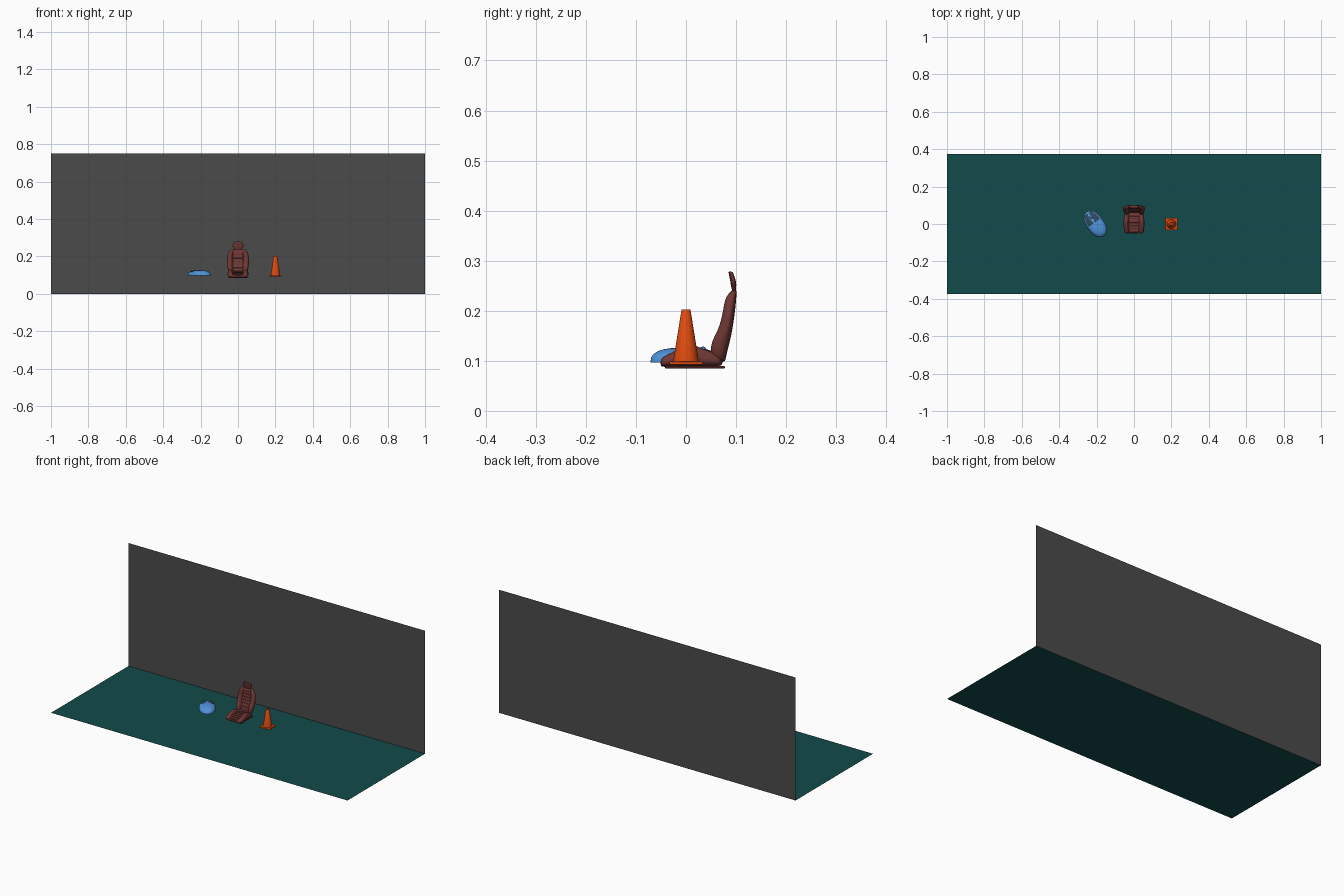
import bpy, bmesh
from math import sin, cos, pi, radians, copysign, atan2
from mathutils import Vector, Matrix

if "Cube" in bpy.data.objects:
    bpy.data.objects.remove(bpy.data.objects["Cube"])


def material(name, r, g, b):
    m = bpy.data.materials.new(name)
    m.diffuse_color = (r, g, b, 1)
    m.use_nodes = True
    m.node_tree.nodes["Principled BSDF"].inputs["Base Color"].default_value = m.diffuse_color
    return m


TEAL = material("teal", 0.006, 0.07, 0.07)
GREY = material("dark grey", 0.07, 0.07, 0.07)
MAROON = material("maroon", 0.16, 0.04, 0.035)
DARK = material("dark maroon", 0.07, 0.018, 0.016)
ORANGE = material("orange", 0.75, 0.07, 0.005)
BLUE = material("blue", 0.08, 0.30, 0.72)
SLATE = material("slate", 0.03, 0.07, 0.10)


def add(name, verts, faces, mat, smooth=True, subsurf=0):
    me = bpy.data.meshes.new(name)
    me.from_pydata([tuple(v) for v in verts], [], faces)
    bm = bmesh.new()
    bm.from_mesh(me)
    if not any(e.is_boundary for e in bm.edges):
        bmesh.ops.recalc_face_normals(bm, faces=bm.faces)
    bm.to_mesh(me)
    bm.free()
    me.materials.append(mat)
    ob = bpy.data.objects.new(name, me)
    bpy.context.collection.objects.link(ob)
    if subsurf:
        mod = ob.modifiers.new("subsurf", 'SUBSURF')
        mod.levels = mod.render_levels = subsurf
    if smooth:
        bpy.ops.object.select_all(action='DESELECT')
        ob.select_set(True)
        bpy.context.view_layer.objects.active = ob
        bpy.ops.object.shade_smooth_by_angle(angle=radians(40))
    return ob


def loft(name, rings, mat, caps=True, closed=False, **kw):
    n, k = len(rings[0]), len(rings)
    faces = [(i * n + j, i * n + (j + 1) % n,
              (i + 1) % k * n + (j + 1) % n, (i + 1) % k * n + j)
             for i in range(k if closed else k - 1) for j in range(n)]
    if caps and not closed:
        faces += [tuple(range(n))[::-1], tuple(range((k - 1) * n, k * n))]
    return add(name, [p for r in rings for p in r], faces, mat, **kw)


def spow(v, e):
    return copysign(abs(v) ** e, v)


def box(name, loc, size, mat, bevel=0.0, tilt=0.0):
    bm = bmesh.new()
    bmesh.ops.create_cube(bm, size=1)
    bmesh.ops.scale(bm, vec=size, verts=bm.verts)
    if bevel:
        bmesh.ops.bevel(bm, geom=bm.edges[:], offset=bevel, segments=3,
                        profile=0.5, affect='EDGES')
    bmesh.ops.transform(bm, matrix=Matrix.Translation(loc) @ Matrix.Rotation(tilt, 4, 'X'),
                        verts=bm.verts)
    bm.verts.index_update()
    verts = [v.co.copy() for v in bm.verts]
    faces = [[v.index for v in f.verts] for f in bm.faces]
    bm.free()
    return add(name, verts, faces, mat)


# Backdrop
Y = 0.373
add("floor", [(-1, -Y, 0), (1, -Y, 0), (1, Y, 0), (-1, Y, 0)], [(0, 1, 2, 3)], TEAL, False)
add("wall", [(-1, Y, 0), (1, Y, 0), (1, Y, 0.75), (-1, Y, 0.75)], [(0, 1, 2, 3)], GREY, False)

# Seat: bolstered cross-section (across, depth 0 = padded side, 1 = outer side)
HALF = [(0.25, .44), (0.5, .46), (0.56, .2), (0.68, 0), (0.86, 0), (1, .35), (1, .75), (0.8, 1), (0.3, 1)]
SECTION = HALF + [(-s, d) for s, d in reversed(HALF)]

# z, half width, padded y, outer y
BACK = [(.098, .036, .062, .078), (.104, .046, .053, .079), (.118, .052, .048, .082),
        (.14, .056, .051, .088), (.165, .059, .066, .093), (.20, .059, .074, .098),
        (.222, .052, .077, .100), (.235, .042, .085, .101), (.242, .030, .092, .101)]
loft("seat_back", [[(s * w, f + d * (r - f), z) for s, d in SECTION] for z, w, f, r in BACK],
     MAROON, subsurf=2)

# y, half width, top z, bottom z
SEAT = [(-.051, .044, .102, .090), (-.046, .052, .109, .088), (-.025, .055, .119, .088),
        (0, .056, .129, .088), (.018, .056, .133, .088), (.038, .054, .122, .088),
        (.06, .050, .116, .089), (.074, .046, .106, .091)]
loft("seat_cushion", [[(s * w, y, t + d * (b - t)) for s, d in SECTION] for y, w, t, b in SEAT],
     MAROON, subsurf=2)
box("seat_base", (0, .018, .0875), (.10, .12, .005), DARK, .002)


def sample(table, x):
    for a, b in zip(table, table[1:]):
        if a[0] <= x <= b[0]:
            t = (x - a[0]) / (b[0] - a[0])
            return [p + t * (q - p) for p, q in zip(a, b)]


# Padded ribs on the cushion and the centre of the back
for i in range(5):
    y = -.036 + i * .0175
    _, w, t, b = sample(SEAT, y)
    box("cushion_rib", (0, y, t + .46 * (b - t)), (w * .98, .0165, .007), MAROON, .003)
for i in range(6):
    z = .128 + i * .0175
    _, w, f, r = sample(BACK, z)
    _, _, f2, r2 = sample(BACK, z + .005)
    lean = atan2((f2 + .46 * (r2 - f2)) - (f + .46 * (r - f)), .005)
    box("back_rib", (0, f + .46 * (r - f), z), (w * .98, .007, .0168), MAROON, .003, -lean)

# Headrest: z, centre y, half width, half depth
HEAD = [(.236, .096, .016, .003), (.243, .0955, .020, .004), (.252, .095, .029, .0055),
        (.262, .0935, .029, .0055), (.271, .091, .026, .005), (.277, .089, .022, .004),
        (.279, .088, .017, .002)]
loft("headrest", [[(w * spow(cos(a), .7), y + d * spow(sin(a), .7), z)
                   for a in [2 * pi * j / 24 for j in range(24)]] for z, y, w, d in HEAD],
     MAROON)

# Traffic cone: hollow body on a square foot
box("cone_foot", (.2, 0, .0955), (.066, .066, .006), ORANGE, .0015)
CONE = [(.025, .097), (.0245, .106), (.009, .202), (.0082, .203), (.0065, .202), (.021, .099)]
loft("cone_body", [[(.2 + r * cos(a), r * sin(a), z) for a in [2 * pi * j / 32 for j in range(32)]]
                   for r, z in CONE], ORANGE, closed=True)

# Computer mouse, turned on the floor
MOUSE = Matrix.Translation((-.207, 0, .097)) @ Matrix.Rotation(radians(126), 4, 'Z')


def shell(t, a, grow=0.0):
    end = max(0, 1 - abs(t) ** 2.6)
    w = .046 * end ** .5 + grow
    h = (.029 - .002 * t) * end ** .42 + grow
    return MOUSE @ Vector((.079 * t, w * spow(cos(a), .8), h * spow(sin(a), .8)))


ts = [sin(pi / 2 * (-1 + i / 16)) * .999 for i in range(33)]
loft("mouse_body", [[shell(t, pi * j / 24) for j in range(25)] for t in ts], BLUE)

# Two mouse buttons, raised closed patches over the front half
for a0, a1 in ((.24, .47), (.53, .76)):
    rings = []
    for i in range(11):
        t = .1 + .078 * i
        arc = [pi * (a0 + (a1 - a0) * j / 10) for j in range(11)]
        rings.append([shell(t, a, .0009) for a in arc] + [shell(t, a, -.001) for a in reversed(arc)])
    loft("mouse_button", rings, SLATE)

# Scroll wheel
rings = []
for x, r in ((-.003, .005), (-.002, .007), (.002, .007), (.003, .005)):
    rings.append([MOUSE @ Vector((.042 + r * cos(a), x, .0245 + r * sin(a)))
                  for a in [2 * pi * j / 20 for j in range(20)]])
loft("mouse_wheel", rings, BLUE)
